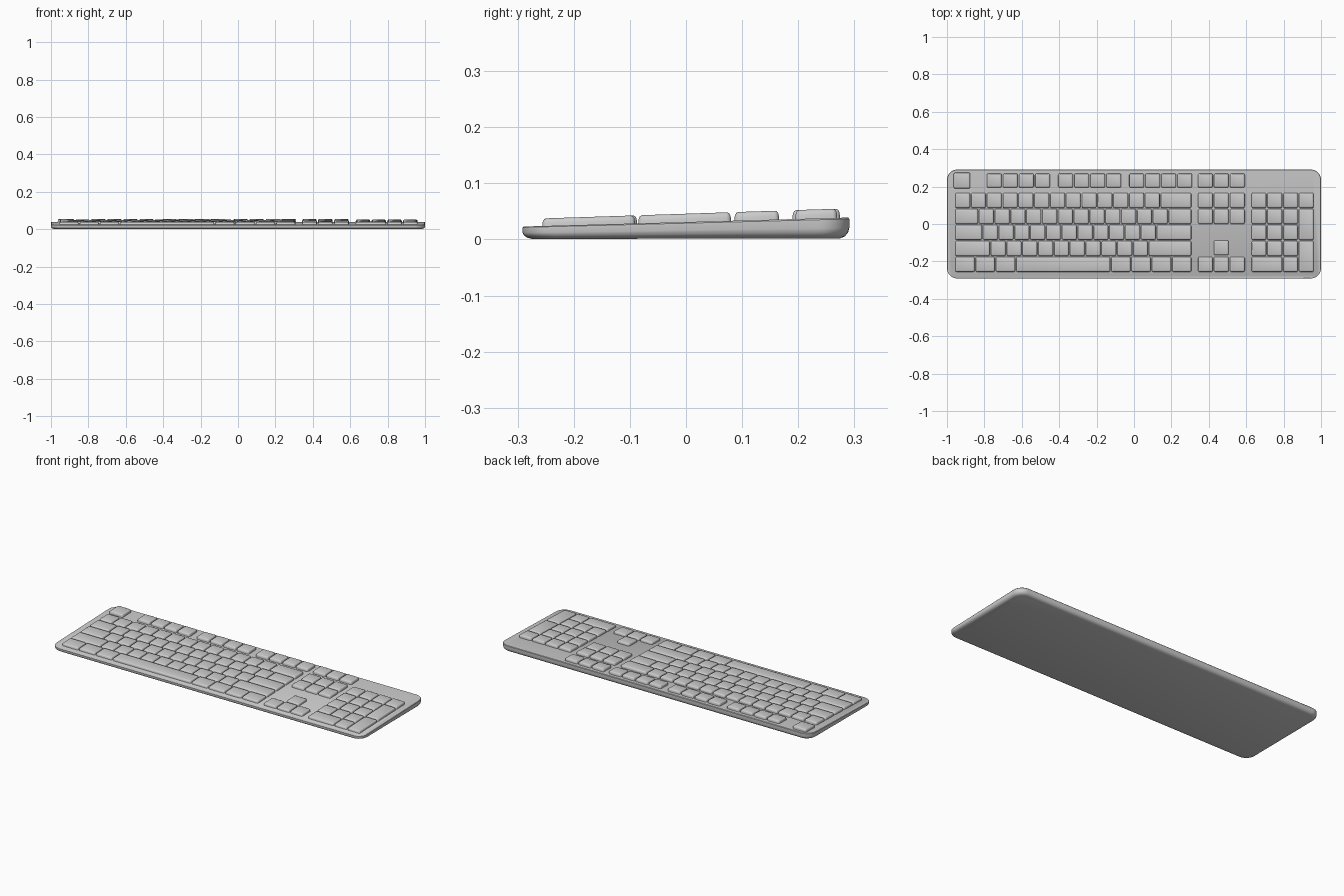
import bpy, bmesh, math

if "Cube" in bpy.data.objects:
    bpy.data.objects.remove(bpy.data.objects["Cube"])

U = 0.0845          # key pitch in x
GAP = 0.0055
ROWS = [0.232, 0.126, 0.040, -0.045, -0.131, -0.216]
KEY_D = 0.080


def plate_z(y):
    return 0.031 + 0.0276 * y


def key_z(y):
    return 0.0458 + 0.033 * y


def outline(cx, cy, w, d, r, seg):
    """Rounded rectangle points, counter-clockwise."""
    pts = []
    for i, (sx, sy) in enumerate([(1, 1), (-1, 1), (-1, -1), (1, -1)]):
        ox, oy = cx + sx * (w / 2 - r), cy + sy * (d / 2 - r)
        for k in range(seg + 1):
            a = math.pi / 2 * (i + k / seg)
            pts.append((ox + r * math.cos(a), oy + r * math.sin(a)))
    return pts


def loft(bm, cx, cy, w, d, r, seg, levels, z_low, z_high):
    """Stack rounded rectangles; levels = (inset, height fraction)."""
    rings = []
    for inset, f in levels:
        rr = max(r - inset * 0.5, 0.002)
        pts = outline(cx, cy, w - 2 * inset, d - 2 * inset, rr, seg)
        rings.append([bm.verts.new((x, y, z_low(y) * (1 - f) + z_high(y) * f))
                      for x, y in pts])
    n = len(rings[0])
    for a, b in zip(rings, rings[1:]):
        for i in range(n):
            j = (i + 1) % n
            bm.faces.new((a[i], a[j], b[j], b[i]))
    bm.faces.new(rings[0][::-1])
    bm.faces.new(rings[-1])


def finish(bm, name, angle=35):
    me = bpy.data.meshes.new(name)
    bm.to_mesh(me)
    bm.free()
    ob = bpy.data.objects.new(name, me)
    bpy.context.collection.objects.link(ob)
    bpy.ops.object.select_all(action='DESELECT')
    ob.select_set(True)
    bpy.context.view_layer.objects.active = ob
    bpy.ops.object.shade_smooth_by_angle(angle=math.radians(angle))
    return ob


KEY_LEVELS = [(0, 0), (0.0005, 0.4), (0.0015, 0.7), (0.0035, 0.9), (0.007, 1.0)]


def make_keys(name, keys):
    """keys = list of (centre x, centre y, width, depth)."""
    bm = bmesh.new()
    for x, y, w, d in keys:
        loft(bm, x, y, w, d, 0.008, 3, KEY_LEVELS,
             lambda v: plate_z(v) - 0.001, key_z)
    finish(bm, name)


# wedge-shaped case with rounded corners and a softened underside
bm = bmesh.new()
loft(bm, 0, 0, 2.0, 0.582, 0.055, 8,
     [(0.016, 0), (0.008, 0.1), (0.002, 0.28), (0, 0.5), (0, 0.93), (0.002, 1)],
     lambda y: 0.001 + 0.003 * max(y, 0), plate_z)
finish(bm, "case")

# main typing block: key widths in units for each row
main = {
    1: [1] * 13 + [2],
    2: [1.5] + [1] * 12 + [1.5],
    3: [1.75] + [1] * 11 + [2.25],
    4: [2.25] + [1] * 10 + [2.75],
    5: [1.284] * 3 + [6.012] + [1.284] * 4,
}
keys = []
for row, widths in main.items():
    x = -0.958
    for w in widths:
        keys.append((x + w * U / 2, ROWS[row], w * U - GAP, KEY_D))
        x += w * U
make_keys("typing_keys", keys)

# escape key and three groups of function keys
make_keys("escape_key", [(-0.920, ROWS[0], 0.088, 0.085)])
make_keys("function_keys", [(start + i * 0.086, ROWS[0], U - GAP, 0.075)
                            for start in (-0.747, -0.366, 0.014) for i in range(4)])

# navigation cluster and arrow keys
nav_x = [0.382, 0.467, 0.553]
make_keys("navigation_keys", [(x, ROWS[r], U - GAP, 0.075 if r == 0 else KEY_D)
                              for r in (0, 1, 2) for x in nav_x])
make_keys("arrow_keys", [(x, ROWS[5], U - GAP, KEY_D) for x in nav_x]
          + [(nav_x[1], ROWS[4] + 0.004, U - GAP, KEY_D)])

# number pad with two tall keys and one wide key
pad_x = [0.668 + i * U for i in range(4)]
one = U - GAP
pad = [(x, ROWS[1], one, KEY_D) for x in pad_x]
pad += [(x, ROWS[r], one, KEY_D) for r in (2, 3, 4) for x in pad_x[:3]]
pad += [(pad_x[3], (ROWS[r] + ROWS[r + 1]) / 2, one, KEY_D + 0.0855) for r in (2, 4)]
pad += [((pad_x[0] + pad_x[1]) / 2, ROWS[5], one + U, KEY_D), (pad_x[2], ROWS[5], one, KEY_D)]
make_keys("number_pad_keys", pad)
